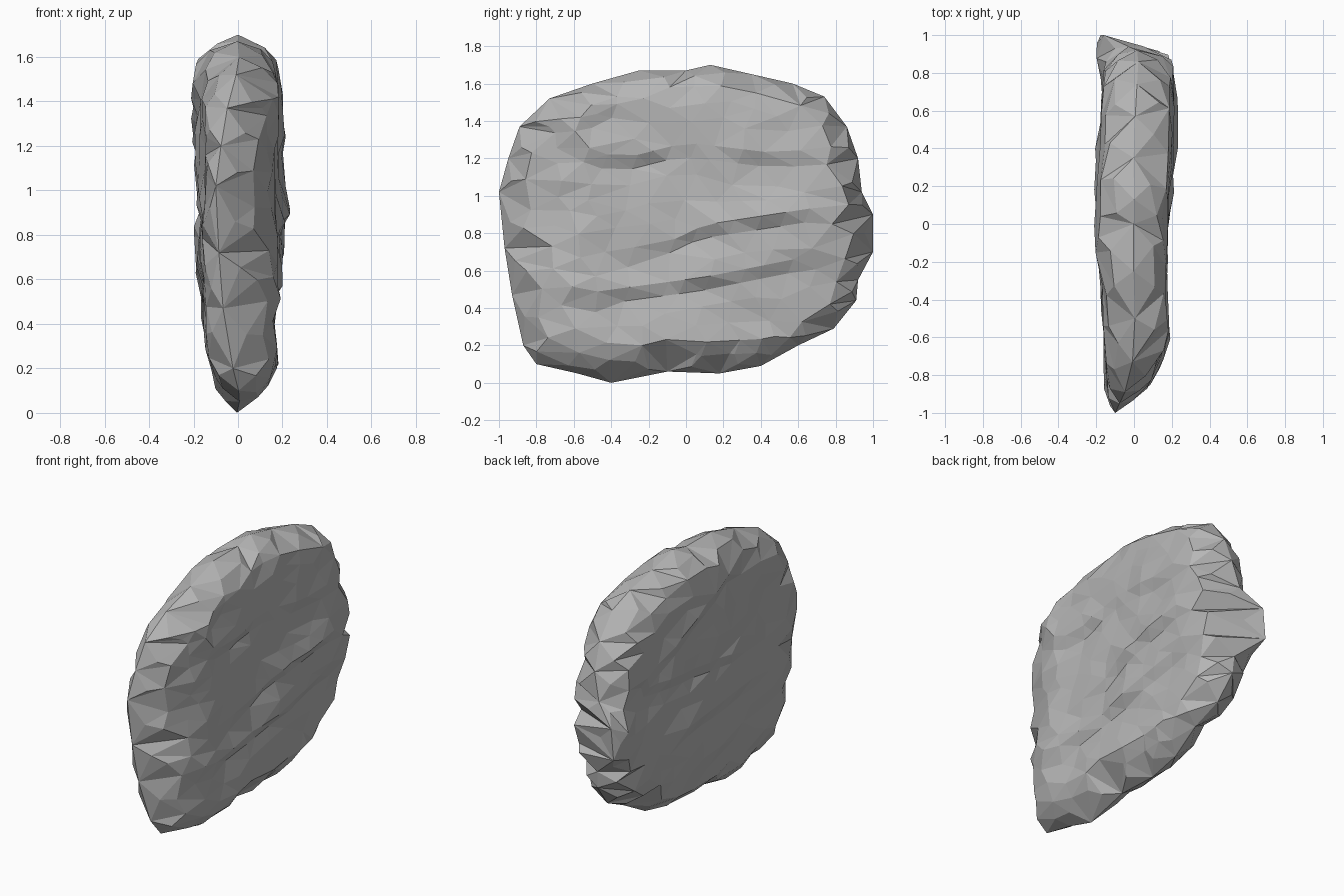
import bpy, bmesh, math, random
from mathutils import Vector, noise, geometry

random.seed(4)
cube = bpy.data.objects.get("Cube")
if cube:
    bpy.data.objects.remove(cube)

# Silhouette of the slab as (y, z)
OUTLINE = [Vector(p) for p in (
    (-1, 1.02), (-.95, 1.2), (-.89, 1.37), (-.73, 1.52), (-.5, 1.6),
    (-.25, 1.67), (0, 1.67), (.13, 1.7), (.35, 1.65), (.57, 1.6), (.74, 1.53),
    (.86, 1.37), (.92, 1.2), (.94, 1.02), (1, .9), (1, .7), (.92, .55),
    (.91, .44), (.79, .29), (.6, .2), (.4, .09), (.18, .05), (-.1, .06),
    (-.4, 0), (-.58, .05), (-.8, .1), (-.87, .2), (-.93, .47), (-.97, .72))]
CENTRE = Vector((0, .85))
STRETCH = 1.6   # facets run along the rock layers

# How far each broad face stands out, along y and along z
REACH_Y = {
    1: ((-1, -.03), (-.88, .08), (-.78, .13), (-.6, .19), (-.4, .17), (0, .18),
        (.4, .21), (.8, .23), (.93, .2), (.96, -.05), (1, -.12)),
    -1: ((-1, .17), (-.6, .16), (-.4, .18), (0, .21), (.3, .2), (.65, .17),
         (1, .17))}
REACH_Z = {
    1: ((0, .09), (.1, .15), (.2, .19), (.35, .17), (.6, .19), (.77, .23),
        (1.35, .22), (1.55, .2), (1.7, .17)),
    -1: ((0, .1), (.2, .13), (.4, .17), (.6, .19), (1, .18), (1.27, .21),
         (1.6, .2), (1.7, .17))}

# Broken layer edges on each face: path, depth
LEDGES = {
    1: [(((-.6, 1.26), (-.35, 1.17), (0, 1.26), (.5, 1.2)), .035),
        (((-.15, .7), (.1, .82), (.75, .92)), .035),
        (((-.35, .48), (.1, .54), (.6, .64)), .035),
        (((.05, .19), (.6, .22)), .03),
        (((-.75, 1.38), (-.5, 1.4), (-.3, 1.5)), .03)],
    -1: [(((.7, 1.05), (-.2, 1.48)), .04), (((.7, 1.02), (-.3, .9)), .035),
         (((.3, .6), (-.5, .66)), .03)]}


def edge_distance(p):
    best = 9
    for a, b in zip(OUTLINE, OUTLINE[1:] + OUTLINE[:1]):
        q, t = geometry.intersect_point_line(p, a, b)
        best = min(best, (p - a.lerp(b, min(1, max(0, t)))).length)
    return best


def along(table, t):
    for (t0, v0), (t1, v1) in zip(table, table[1:]):
        if t <= t1:
            return v0 + (v1 - v0) * max(0, t - t0) / (t1 - t0)
    return table[-1][1]


def reach(p, side):
    """Distance of a broad face from the x = 0 plane."""
    value = min(along(REACH_Y[side], p.x), along(REACH_Z[side], p.y)) - .012
    if side < 0:   # knob at the back end
        value += .08 * math.exp(-((p.x - .95) / .12) ** 2
                                - ((p.y - .74) / .17) ** 2)
    return value


def ledge_offset(p, side):
    total = 0
    for path, depth in LEDGES[side]:
        first, last = path[0][0], path[-1][0]
        outside = max(min(first, last) - p.x, p.x - max(first, last), 0)
        rise = p.y - along(sorted(path), p.x)
        jump = .5 if rise > 0 else -.6
        total += depth * jump * math.exp(-abs(rise) / .1) * max(0, 1 - outside * 6)
    return total


def surface_x(p, side):
    d = edge_distance(p)
    middle = (reach(p, 1) - reach(p, -1)) / 2
    if d < .002:
        return middle
    curve = math.sqrt(1 - (1 - min(1, d / .15)) ** 2)
    rough = .02 * noise.noise(Vector((p.x * 2, p.y * 5, side * 9)))
    rough += random.uniform(-.009, .009) + ledge_offset(p, side)
    return middle + (side * (reach(p, side) + rough) - middle) * curve


def face_points(side):
    """Rim rings, layer edges, then evenly scattered points."""
    pts = []
    for scale in (.965, .89):
        for a, b in zip(OUTLINE, OUTLINE[1:] + OUTLINE[:1]):
            p = a.lerp(b, random.uniform(.3, .7))
            pts.append(CENTRE.lerp(p, scale + random.uniform(-.015, .01)))
    for path, depth in LEDGES[side]:
        for a, b in zip(path, path[1:]):
            a, b = Vector(a), Vector(b)
            steps = max(2, round((b - a).length / .13))
            for i in range(steps):
                q = a.lerp(b, (i + random.uniform(.2, .8)) / steps)
                pts += [q + Vector((0, .025)), q - Vector((.03, .05))]
    for _ in range(2500):
        p = Vector((random.uniform(-1, 1), random.uniform(0, 1.7)))
        if edge_distance(p) < .12:
            continue
        if all(math.hypot(p.x - q.x, (p.y - q.y) * STRETCH) > .13 for q in pts):
            pts.append(p)
    return [p for p in pts if edge_distance(p) > .012]


bm = bmesh.new()
for side in (1, -1):
    flat = [Vector((p.x, p.y * STRETCH)) for p in OUTLINE + face_points(side)]
    loop = list(range(len(OUTLINE)))
    verts, _, faces, *_ = geometry.delaunay_2d_cdt(flat, [], [loop], 1, 1e-5)
    made = []
    for v in verts:
        p = Vector((v.x, v.y / STRETCH))
        made.append(bm.verts.new((surface_x(p, side), p.x, p.y)))
    for f in faces:
        bm.faces.new([made[i] for i in f])
bmesh.ops.remove_doubles(bm, verts=bm.verts[:], dist=.0005)
bmesh.ops.recalc_face_normals(bm, faces=bm.faces[:])

# Plain grey stone
stone = bpy.data.materials.new("grey_stone")
stone.use_nodes = True
colour = (.47, .47, .47, 1)
stone.diffuse_color = colour
stone.node_tree.nodes["Principled BSDF"].inputs["Base Color"].default_value = colour

mesh = bpy.data.meshes.new("rock_slab")
bm.to_mesh(mesh)
bm.free()
mesh.materials.append(stone)
rock = bpy.data.objects.new("rock_slab", mesh)
bpy.context.collection.objects.link(rock)
